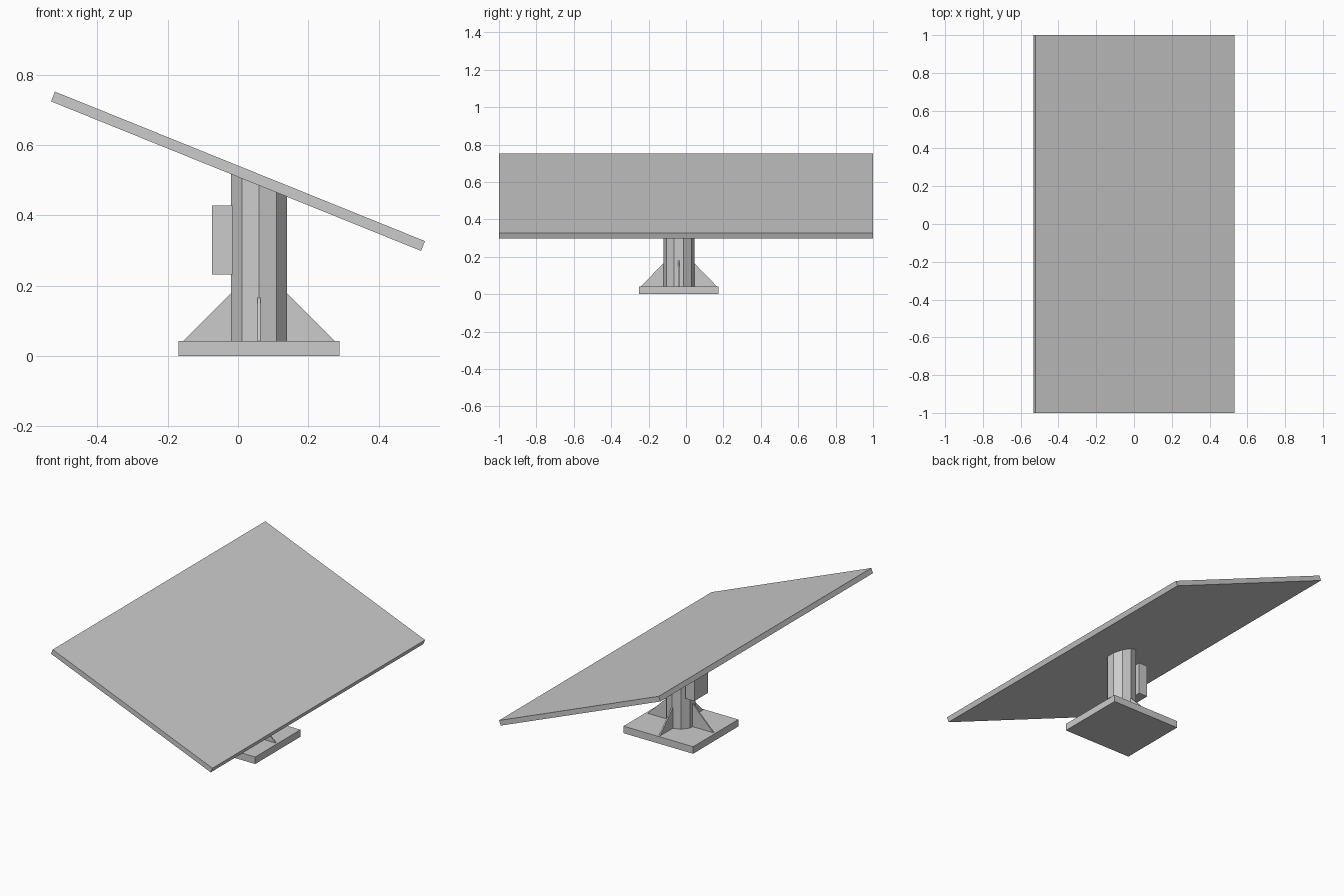
import bpy, bmesh
from math import radians, tan, sin, cos, pi

if "Cube" in bpy.data.objects:
    bpy.data.objects.remove(bpy.data.objects["Cube"])

CX, CY = 0.06, -0.038        # axis of the stand
TILT, PANEL_Z = radians(22), 0.525


def add_box(name, centre, size, tilt=0.0):
    bpy.ops.mesh.primitive_cube_add(size=1, location=centre, rotation=(0, tilt, 0))
    obj = bpy.context.object
    obj.name = name
    obj.scale = size
    return obj


def add_prism(name, base, top):
    """Closed solid between two matching loops of points."""
    bm = bmesh.new()
    a = [bm.verts.new(p) for p in base]
    b = [bm.verts.new(p) for p in top]
    bm.faces.new(a)
    bm.faces.new(b)
    n = len(a)
    for i in range(n):
        j = (i + 1) % n
        bm.faces.new((a[i], a[j], b[j], b[i]))
    bmesh.ops.recalc_face_normals(bm, faces=bm.faces)
    mesh = bpy.data.meshes.new(name)
    bm.to_mesh(mesh)
    bm.free()
    obj = bpy.data.objects.new(name, mesh)
    bpy.context.collection.objects.link(obj)
    return obj


# Tilted panel
add_box("panel", (0, 0, PANEL_Z), (1.135, 2.0, 0.03), TILT)

# Base plate
add_box("base_plate", (CX, CY, 0.021), (0.458, 0.425, 0.042))

# Ten-sided post, its top sloped to end inside the panel
R = 0.0835
ring = [(CX + R * sin(2 * pi * i / 10), CY + R * cos(2 * pi * i / 10)) for i in range(10)]
add_prism("post",
          [(x, y, 0.03) for x, y in ring],
          [(x, y, PANEL_Z - x * tan(TILT)) for x, y in ring])

# Control box on the high side of the post
add_box("control_box", (-0.0445, CY, 0.33), (0.059, 0.13, 0.196))

# Four triangular gussets around the post foot
HALF = 0.004
for i, (reach, inner, height) in enumerate([(0.218, 0.078, 0.18), (0.204, 0.08, 0.168)] * 2):
    c, s = round(cos(i * pi / 2)), round(sin(i * pi / 2))
    profile = [(inner, 0.04), (reach, 0.04), (inner, height)]

    def side(t):
        return [(CX + r * c - t * s, CY + r * s + t * c, z) for r, z in profile]
    add_prism(f"gusset_{i + 1}", side(-HALF), side(HALF))
